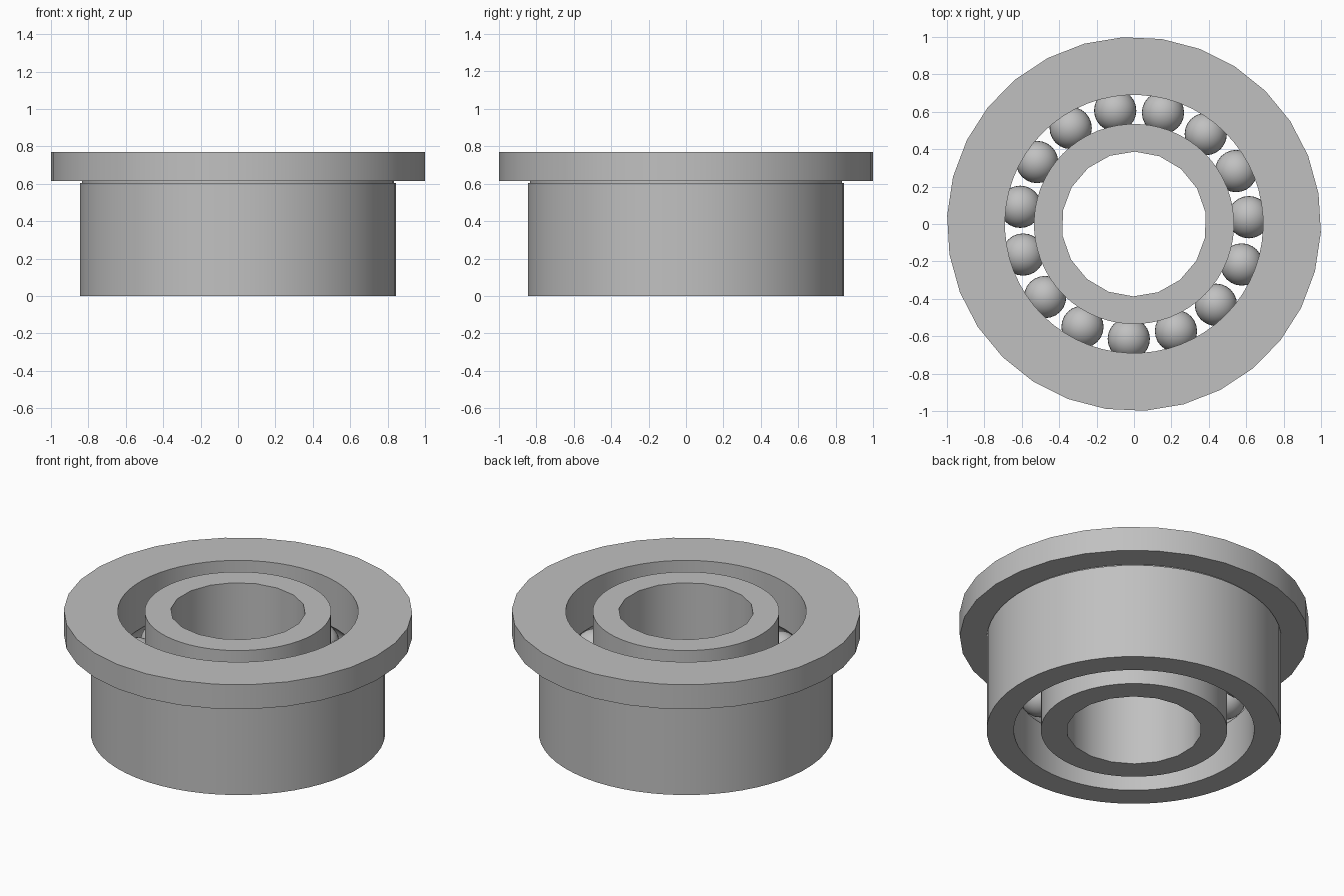
import bpy, bmesh, math

cube = bpy.data.objects.get("Cube")
if cube:
    bpy.data.objects.remove(cube, do_unlink=True)

HEIGHT = 0.77
MID = HEIGHT / 2
PITCH = 0.615            # radius of the ball circle
BALL = 0.113
GROOVE = 0.115
BALL_COUNT = 15
START = math.radians(9.4)

steel = bpy.data.materials.new("steel_grey")
steel.use_nodes = True
colour = (0.53, 0.53, 0.53, 1)
steel.diffuse_color = colour
steel.node_tree.nodes["Principled BSDF"].inputs["Base Color"].default_value = colour


def smooth(obj):
    bpy.ops.object.select_all(action='DESELECT')
    obj.select_set(True)
    bpy.context.view_layer.objects.active = obj
    bpy.ops.object.shade_smooth_by_angle(angle=math.radians(30))


def make_object(name, bm):
    bmesh.ops.recalc_face_normals(bm, faces=bm.faces)
    mesh = bpy.data.meshes.new(name)
    bm.to_mesh(mesh)
    bm.free()
    mesh.materials.append(steel)
    obj = bpy.data.objects.new(name, mesh)
    bpy.context.collection.objects.link(obj)
    smooth(obj)
    return obj


def join_loops(bm, a, b):
    """Skin two circles that may have different side counts."""
    n, m = len(a), len(b)
    if n == m:
        for i in range(n):
            bm.faces.new((a[i], a[(i + 1) % n], b[(i + 1) % n], b[i]))
        return
    i = j = 0
    while i < n or j < m:
        if j == m or (i < n and (i + 1) * m <= (j + 1) * n):
            bm.faces.new((a[i], a[(i + 1) % n], b[j % m]))
            i += 1
        else:
            bm.faces.new((a[i % n], b[(j + 1) % m], b[j]))
            j += 1


def revolve(name, profile):
    """Turn a closed profile of (radius, height, sides) around z."""
    bm = bmesh.new()
    loops = []
    for r, z, sides in profile:
        angles = [START + math.tau * k / sides for k in range(sides)]
        loops.append([bm.verts.new((r * math.cos(t), r * math.sin(t), z)) for t in angles])
    for k, loop in enumerate(loops):
        join_loops(bm, loop, loops[(k + 1) % len(loops)])
    return make_object(name, bm)


def raceway(wall, side, sides=60, steps=8):
    """Ball groove cut in a wall, listed from bottom to top."""
    half = math.acos(abs(wall - PITCH) / GROOVE)
    arc = [half * (2 * k / steps - 1) for k in range(steps + 1)]
    return [(PITCH + side * GROOVE * math.cos(t), MID + GROOVE * math.sin(t), sides)
            for t in arc]


# Outer ring with flange, relief groove and raceway
revolve("outer_ring", [
    (0.69, 0, 60), *raceway(0.69, 1), (0.69, HEIGHT, 60),
    (1.0, HEIGHT, 30), (1.0, 0.615, 30),
    (0.835, 0.615, 60), (0.835, 0.605, 60),
    (0.845, 0.605, 60), (0.845, 0, 60)])

# Inner ring with raceway and bore
revolve("inner_ring", [
    (0.535, 0, 60), *raceway(0.535, -1), (0.535, HEIGHT, 60),
    (0.387, HEIGHT, 18), (0.387, 0, 18)])

# Balls share one mesh
bm = bmesh.new()
bmesh.ops.create_uvsphere(bm, u_segments=24, v_segments=16, radius=BALL)
first = make_object("ball_1", bm)
for k in range(BALL_COUNT):
    ball = first
    if k:
        ball = bpy.data.objects.new(f"ball_{k + 1}", first.data)
        bpy.context.collection.objects.link(ball)
    angle = math.radians(3.4) + math.tau * k / BALL_COUNT
    ball.location = (PITCH * math.cos(angle), PITCH * math.sin(angle), MID)
